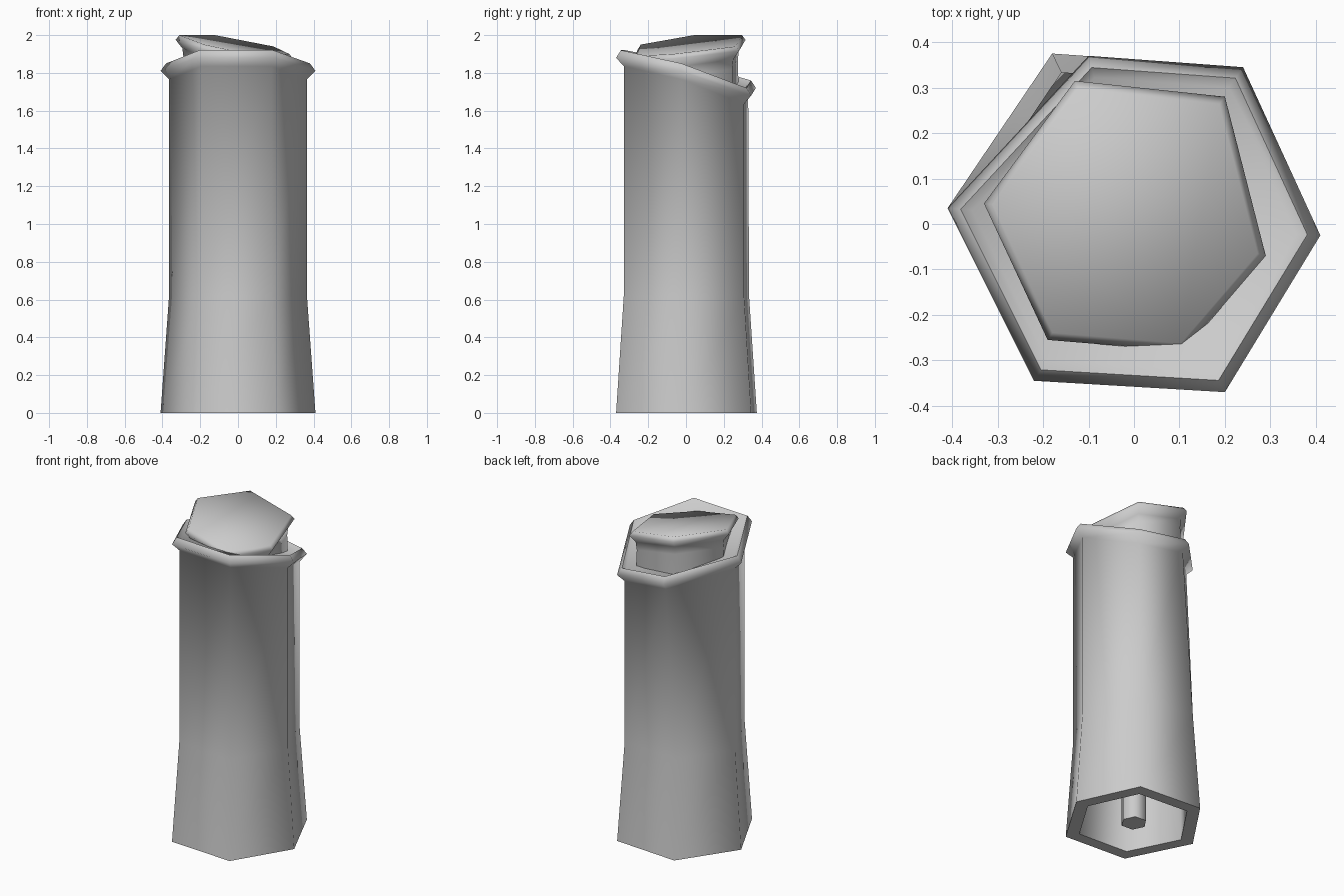
import bpy, bmesh, math

cube = bpy.data.objects.get("Cube")
if cube:
    bpy.data.objects.remove(cube, do_unlink=True)

grey = bpy.data.materials.new("light_grey")
grey.use_nodes = True
colour = (0.6, 0.6, 0.6, 1)
grey.diffuse_color = colour
grey.node_tree.nodes["Principled BSDF"].inputs["Base Color"].default_value = colour


def ring(outline, scale, heights, centre=(0, 0)):
    """Scaled copy of an outline; heights is one z or one per corner."""
    if not isinstance(heights, list):
        heights = [heights] * len(outline)
    cx, cy = centre
    return [(cx + (x - cx) * scale, cy + (y - cy) * scale, z)
            for (x, y), z in zip(outline, heights)]


def loft(name, rings, cap_start=False, cap_end=False):
    """Skin a stack of rings with quads."""
    bm = bmesh.new()
    loops = [[bm.verts.new(p) for p in r] for r in rings]
    for low, high in zip(loops, loops[1:]):
        for i in range(len(low)):
            j = (i + 1) % len(low)
            bm.faces.new((low[i], low[j], high[j], high[i]))
    if cap_start:
        bm.faces.new(loops[0][::-1])
    if cap_end:
        bm.faces.new(loops[-1])
    mesh = bpy.data.meshes.new(name)
    bm.to_mesh(mesh)
    bm.free()
    mesh.materials.append(grey)
    obj = bpy.data.objects.new(name, mesh)
    bpy.context.collection.objects.link(obj)
    bpy.ops.object.select_all(action="DESELECT")
    obj.select_set(True)
    bpy.context.view_layer.objects.active = obj
    bpy.ops.object.shade_smooth_by_angle(angle=math.radians(75))
    return obj


def lowered(heights, drop):
    return [z - drop for z in heights]


# Outer shell: flared foot, straight body, slanted rolled lip and sunken top
foot = [(0.41, -0.025), (0.24, 0.345), (-0.18, 0.375),
        (-0.41, 0.035), (-0.22, -0.345), (0.20, -0.37)]
lip = list(foot)
lip[2] = (-0.10, 0.37)
lip_z = [1.85, 1.72, 1.76, 1.85, 1.92, 1.92]
loft("outer_shell", [
    ring(foot, 0.8, 0.0),
    ring(foot, 1.0, 0.0),
    ring(foot, 0.89, 0.62),
    ring(lip, 0.89, lowered(lip_z, 0.085)),
    ring(lip, 1.0, lowered(lip_z, 0.04)),
    ring(lip, 0.93, lip_z),
    ring(lip, 0.87, lowered(lip_z, 0.02)),
], cap_end=True)

# Inner core: hollow tube with its own tilted, lipped top
core = [(0.29, -0.07), (0.20, 0.28), (-0.13, 0.315),
        (-0.33, 0.045), (-0.19, -0.255), (0.11, -0.28)]
core_z = [1.90, 1.94, 2.0, 2.0, 1.95, 1.89]
middle = (-0.01, 0.01)
loft("inner_core", [
    ring(foot, 0.8, 0.0),
    ring(core, 0.87, lowered(core_z, 0.12), middle),
    ring(core, 0.89, lowered(core_z, 0.07), middle),
    ring(core, 1.0, lowered(core_z, 0.025), middle),
    ring(core, 0.94, core_z, middle),
], cap_end=True)

# Thin rod up the middle of the hollow
loft("centre_rod", [ring(foot, 0.18, 0.0), ring(foot, 0.18, 1.8)],
     cap_start=True, cap_end=True)
